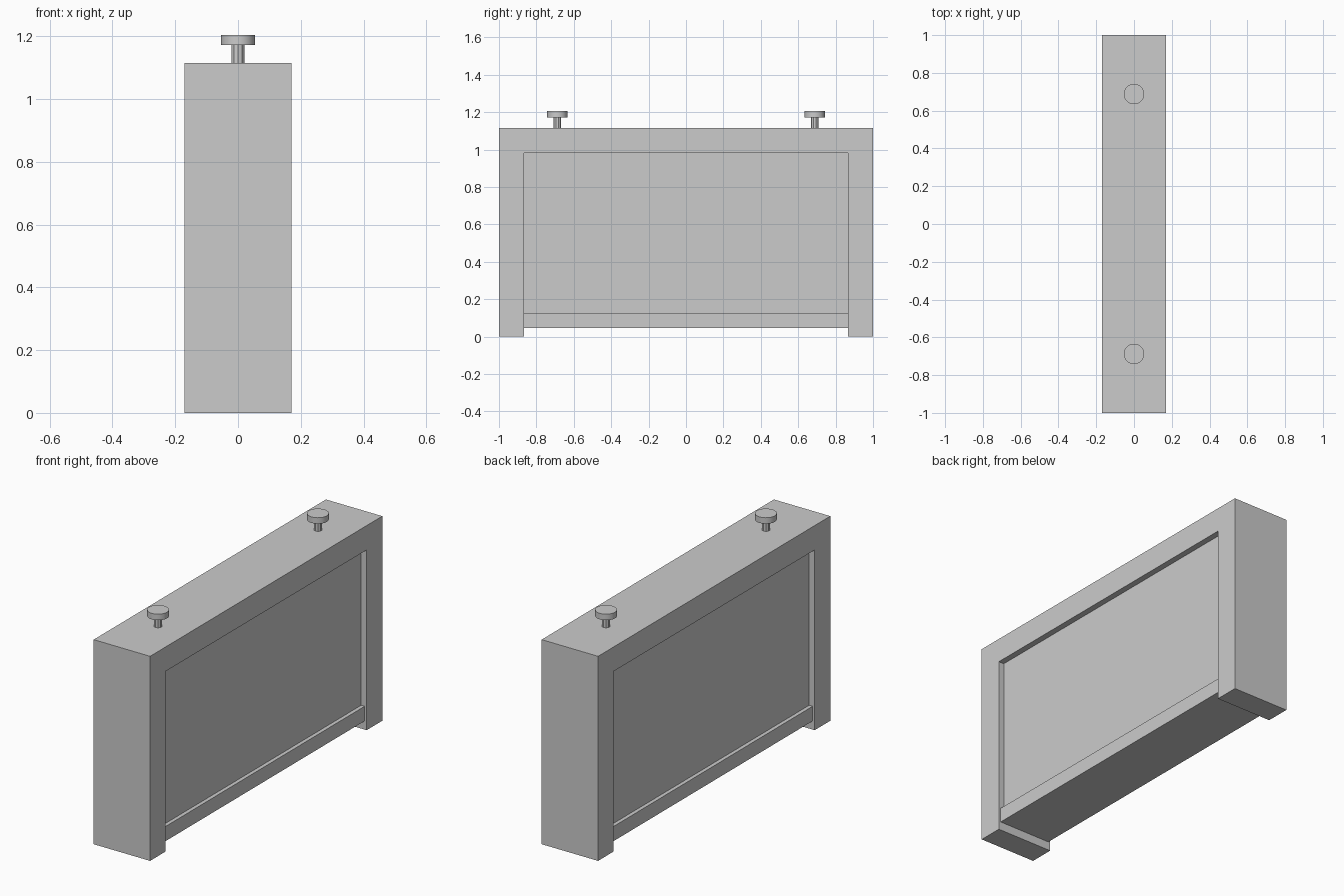
import bpy
import bmesh
from mathutils import Matrix, Vector

cube = bpy.data.objects.get("Cube")
if cube:
    bpy.data.objects.remove(cube, do_unlink=True)

grey = bpy.data.materials.new("plain grey")
grey.use_nodes = True
colour = (0.6, 0.6, 0.6, 1)
grey.diffuse_color = colour
grey.node_tree.nodes["Principled BSDF"].inputs["Base Color"].default_value = colour

HALF_X, HALF_Y, TOP = 0.17, 1.0, 1.115
OPEN_Y, OPEN_TOP = 0.865, 0.982
SILL_LOW, SILL_HIGH = 0.047, 0.127


def add_object(name, bm):
    bmesh.ops.recalc_face_normals(bm, faces=bm.faces)
    mesh = bpy.data.meshes.new(name)
    bm.to_mesh(mesh)
    bm.free()
    mesh.materials.append(grey)
    obj = bpy.data.objects.new(name, mesh)
    bpy.context.collection.objects.link(obj)
    return obj


def box(name, half_x, half_y, low, high):
    bm = bmesh.new()
    bmesh.ops.create_cube(bm, size=1)
    bmesh.ops.scale(bm, vec=(2 * half_x, 2 * half_y, high - low), verts=bm.verts)
    bmesh.ops.translate(bm, vec=(0, 0, (low + high) / 2), verts=bm.verts)
    return add_object(name, bm)


def cylinder(name, y, radius, low, high, sides):
    bm = bmesh.new()
    bmesh.ops.create_cone(bm, cap_ends=True, segments=sides, radius1=radius,
                          radius2=radius, depth=high - low,
                          matrix=Matrix.Translation((0, y, (low + high) / 2)))
    return add_object(name, bm)


# Frame: an upside-down U profile pushed through the full thickness
profile = [(-HALF_Y, 0), (-HALF_Y, TOP), (HALF_Y, TOP), (HALF_Y, 0),
           (OPEN_Y, 0), (OPEN_Y, OPEN_TOP), (-OPEN_Y, OPEN_TOP), (-OPEN_Y, 0)]
bm = bmesh.new()
face = bm.faces.new([bm.verts.new((-HALF_X, y, z)) for y, z in profile])
pushed = bmesh.ops.extrude_face_region(bm, geom=[face], use_keep_orig=True)["geom"]
bmesh.ops.translate(bm, vec=Vector((2 * HALF_X, 0, 0)),
                    verts=[v for v in pushed if isinstance(v, bmesh.types.BMVert)])
add_object("frame", bm)

# Recessed panel and the sill below it
box("panel", 0.137, OPEN_Y, SILL_HIGH, OPEN_TOP)
box("sill", 0.158, OPEN_Y, SILL_LOW, SILL_HIGH)

# Two knobs on short stems
for side, y in (("front", -0.688), ("back", 0.688)):
    cylinder(side + "_stem", y, 0.021, TOP, 1.172, 10)
    cap = cylinder(side + "_knob", y, 0.054, 1.172, 1.205, 32)
    bpy.ops.object.select_all(action="DESELECT")
    cap.select_set(True)
    bpy.context.view_layer.objects.active = cap
    bpy.ops.object.shade_smooth_by_angle()
